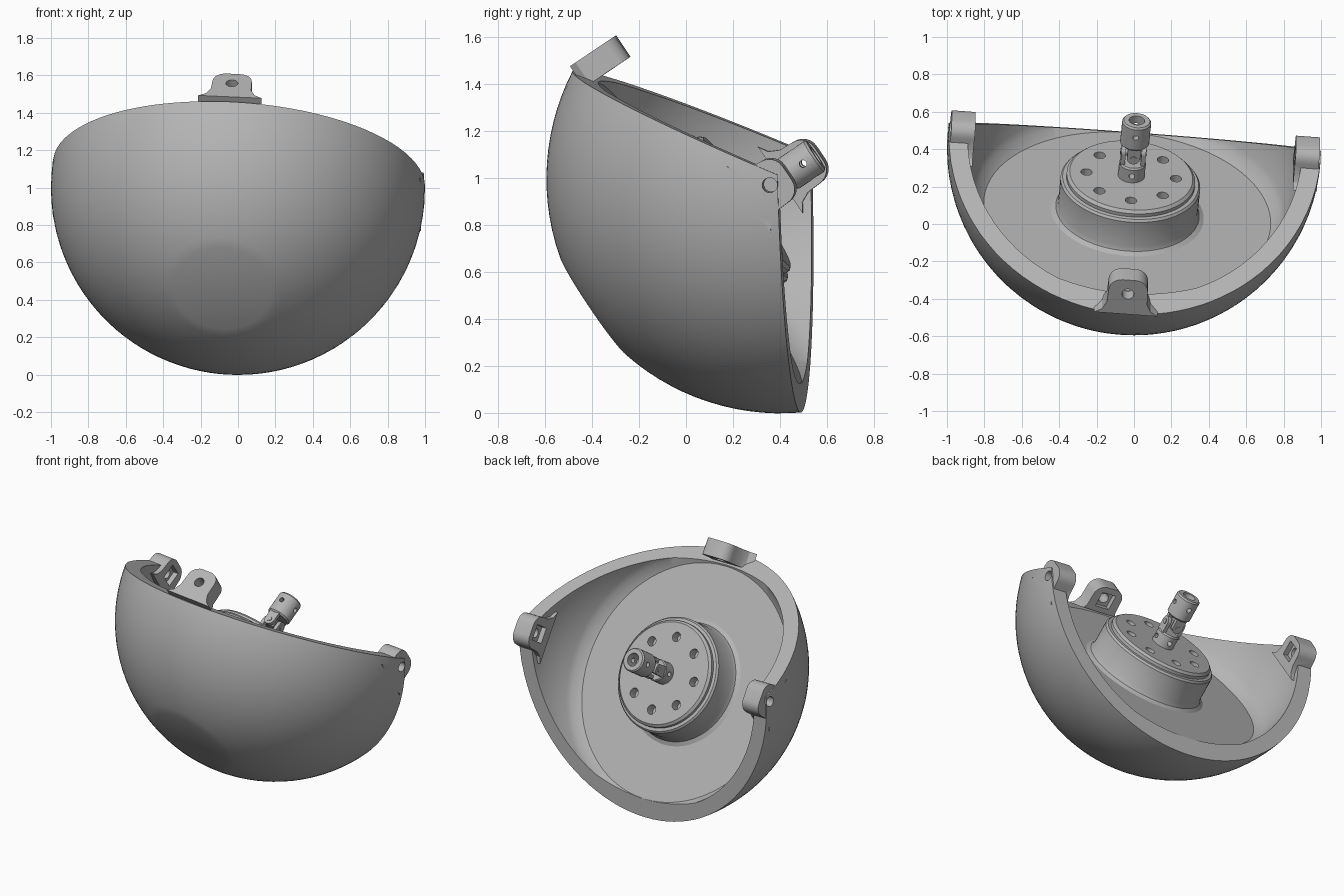
import bpy, bmesh, math
from mathutils import Matrix, Vector

if "Cube" in bpy.data.objects:
    bpy.data.objects.remove(bpy.data.objects["Cube"])

grey = bpy.data.materials.new("plain grey")
grey.use_nodes = True
COLOUR = (0.46, 0.46, 0.46, 1)
grey.diffuse_color = COLOUR
grey.node_tree.nodes["Principled BSDF"].inputs["Base Color"].default_value = COLOUR

# Local frame: Z points out of the bowl opening, X runs between the side tabs
CENTRE = Vector((0, 0.405, 0.998))
axis = Vector((0.086, 0.83, 0.56)).normalized()
side = Vector((1, -0.073, -0.044))
side = (side - axis * side.dot(axis)).normalized()
FRAME = Matrix((side, axis.cross(side), axis)).transposed().to_4x4()
FRAME.translation = CENTRE


def finish(bm, name, matrix=FRAME):
    bmesh.ops.remove_doubles(bm, verts=bm.verts, dist=1e-5)
    bmesh.ops.recalc_face_normals(bm, faces=bm.faces)
    mesh = bpy.data.meshes.new(name)
    bm.to_mesh(mesh)
    bm.free()
    mesh.materials.append(grey)
    ob = bpy.data.objects.new(name, mesh)
    bpy.context.collection.objects.link(ob)
    ob.matrix_world = matrix
    return ob


def lathe(name, profile, steps=48):
    bm = bmesh.new()
    verts = [bm.verts.new((r, 0, z)) for r, z in profile]
    edges = [bm.edges.new(pair) for pair in zip(verts, verts[1:])]
    bmesh.ops.spin(bm, geom=verts + edges, cent=(0, 0, 0), axis=(0, 0, 1),
                   angle=math.tau, steps=steps)
    return finish(bm, name)


def box(name, size, local):
    bm = bmesh.new()
    bmesh.ops.create_cube(bm, size=1, matrix=Matrix.Diagonal((*size, 1)))
    return finish(bm, name, FRAME @ local)


def rod(name, radius, length, local, segments=20):
    bm = bmesh.new()
    bmesh.ops.create_cone(bm, cap_ends=True, segments=segments, radius1=radius,
                          radius2=radius, depth=length)
    return finish(bm, name, FRAME @ local)


def combine(ob, tool, operation):
    tool.hide_render = True
    bpy.context.view_layer.update()
    bpy.context.view_layer.objects.active = ob
    mod = ob.modifiers.new("combine", "BOOLEAN")
    mod.operation, mod.solver, mod.object = operation, "EXACT", tool
    bpy.ops.object.modifier_apply(modifier=mod.name)
    bpy.data.objects.remove(tool)


def at(x, y, z):
    return Matrix.Translation((x, y, z))


def turn(angle, letter):
    return Matrix.Rotation(angle, 4, letter)


def arc(radius, z0, z1, count):
    a0, a1 = math.asin(z0 / radius), math.asin(z1 / radius)
    angles = [a0 + (a1 - a0) * i / count for i in range(count + 1)]
    return [(radius * math.cos(a), radius * math.sin(a)) for a in angles]


def tab(angle, inner, outer, base, height):
    # Rounded lug with flared feet, extruded outwards
    right = [(0.17, 0), (0.13, 0.025), (0.108, 0.07)]
    for i in range(7):
        a = math.pi / 2 * i / 6
        right.append((0.035 + 0.07 * math.cos(a), height - 0.07 + 0.07 * math.sin(a)))
    outline = right + [(-y, z) for y, z in reversed(right)]
    bm = bmesh.new()
    face = bm.faces.new([bm.verts.new((inner, y, base + z)) for y, z in outline])
    grown = bmesh.ops.extrude_face_region(bm, geom=[face])["geom"]
    bmesh.ops.translate(bm, vec=(outer - inner, 0, 0),
                        verts=[v for v in grown if isinstance(v, bmesh.types.BMVert)])
    return finish(bm, "tab", FRAME @ turn(angle, 'Z'))


# Bowl: thick ball shell with a flat foot outside and a flat floor inside
profile = [(0, -0.965)] + arc(1.0, -0.965, 0.3, 28) + arc(0.9, 0.3, -0.38, 16)
bowl = lathe("bowl", profile + [(0.77, -0.42), (0, -0.42)], 96)

# Two slanting cuts leave a wedge of the ball
for point, normal in (((0, 0.465, 1), (0.075, 1, 0.025)),
                      ((0, 0.3, 1.127), (0.075, 0.42, 1))):
    normal = Vector(normal).normalized()
    cutter = box("cutter", (4, 4, 4), Matrix())
    cutter.matrix_world = (Matrix.Translation(Vector(point) + normal * 2)
                           @ normal.to_track_quat('Z', 'Y').to_matrix().to_4x4())
    combine(bowl, cutter, "DIFFERENCE")

# Three fixing tabs, each with a bolt hole and a square nut recess inside
for angle, inner, outer, base, height in ((0, 0.86, 0.988, -0.08, 0.2),
                                          (math.pi, 0.86, 0.988, -0.08, 0.2),
                                          (-math.pi / 2, 0.79, 0.9, -0.465, 0.22)):
    combine(bowl, tab(angle, inner, outer, base, height), "UNION")
    spot = turn(angle, 'Z') @ at((inner + outer) / 2, 0, base + height - 0.09)
    combine(bowl, rod("drill", 0.032, 0.4, spot @ turn(math.pi / 2, 'Y')), "DIFFERENCE")
    recess = turn(angle, 'Z') @ at(inner - 0.02, 0, base + height - 0.09)
    combine(bowl, box("recess", (0.11, 0.1, 0.1), recess), "DIFFERENCE")

# Round mount on the floor with a ring of eight holes
mount = lathe("mount", [(0, -0.45), (0.41, -0.45), (0.41, -0.42), (0.385, -0.405),
                        (0.375, -0.38), (0.375, -0.225), (0.365, -0.212),
                        (0.345, -0.21), (0.345, -0.19), (0.33, -0.175), (0, -0.175)], 64)
for i in range(8):
    spot = turn(math.tau * i / 8, 'Z') @ at(0.24, 0, -0.175)
    combine(mount, rod("drill", 0.031, 0.12, spot), "DIFFERENCE")

# Universal joint: lower hub, upper socket, two forks and a cross
hub = lathe("joint_lower_hub", [(0, -0.18), (0.072, -0.18), (0.072, -0.095),
                                (0.065, -0.085), (0, -0.085)], 32)
socket = lathe("joint_upper_socket", [(0, 0.03), (0.068, 0.03), (0.078, 0.04),
                                      (0.078, 0.17), (0.07, 0.18), (0.042, 0.18),
                                      (0.042, 0.08), (0, 0.08)], 32)
for part, height in ((hub, -0.135), (socket, 0.12)):
    for letter in "XY":
        combine(part, rod("drill", 0.016, 0.3, at(0, 0, height)
                          @ turn(math.pi / 2, letter), 12), "DIFFERENCE")

CROSS = -0.025
for name, angle, low, high in (("lower", 0, -0.09, CROSS), ("upper", math.pi / 2, CROSS, 0.035)):
    for i in range(2):
        swing = turn(angle + math.pi * i, 'Z')
        box(f"joint_{name}_fork_{i + 1}", (0.024, 0.07, high - low),
            swing @ at(0.054, 0, (low + high) / 2))
        rod(f"joint_{name}_fork_eye_{i + 1}", 0.035, 0.024,
            swing @ at(0.054, 0, CROSS) @ turn(math.pi / 2, 'Y'))
    rod(f"joint_{name}_pin", 0.016, 0.142,
        turn(angle, 'Z') @ at(0, 0, CROSS) @ turn(math.pi / 2, 'Y'), 16)
box("joint_cross_block", (0.06, 0.06, 0.05), at(0, 0, CROSS))

# Smooth shading with sharp edges kept
for ob in bpy.context.collection.objects:
    if ob.type == 'MESH' and grey.name in ob.data.materials:
        bpy.ops.object.select_all(action='DESELECT')
        ob.select_set(True)
        bpy.context.view_layer.objects.active = ob
        bpy.ops.object.shade_smooth_by_angle(angle=math.radians(28))
